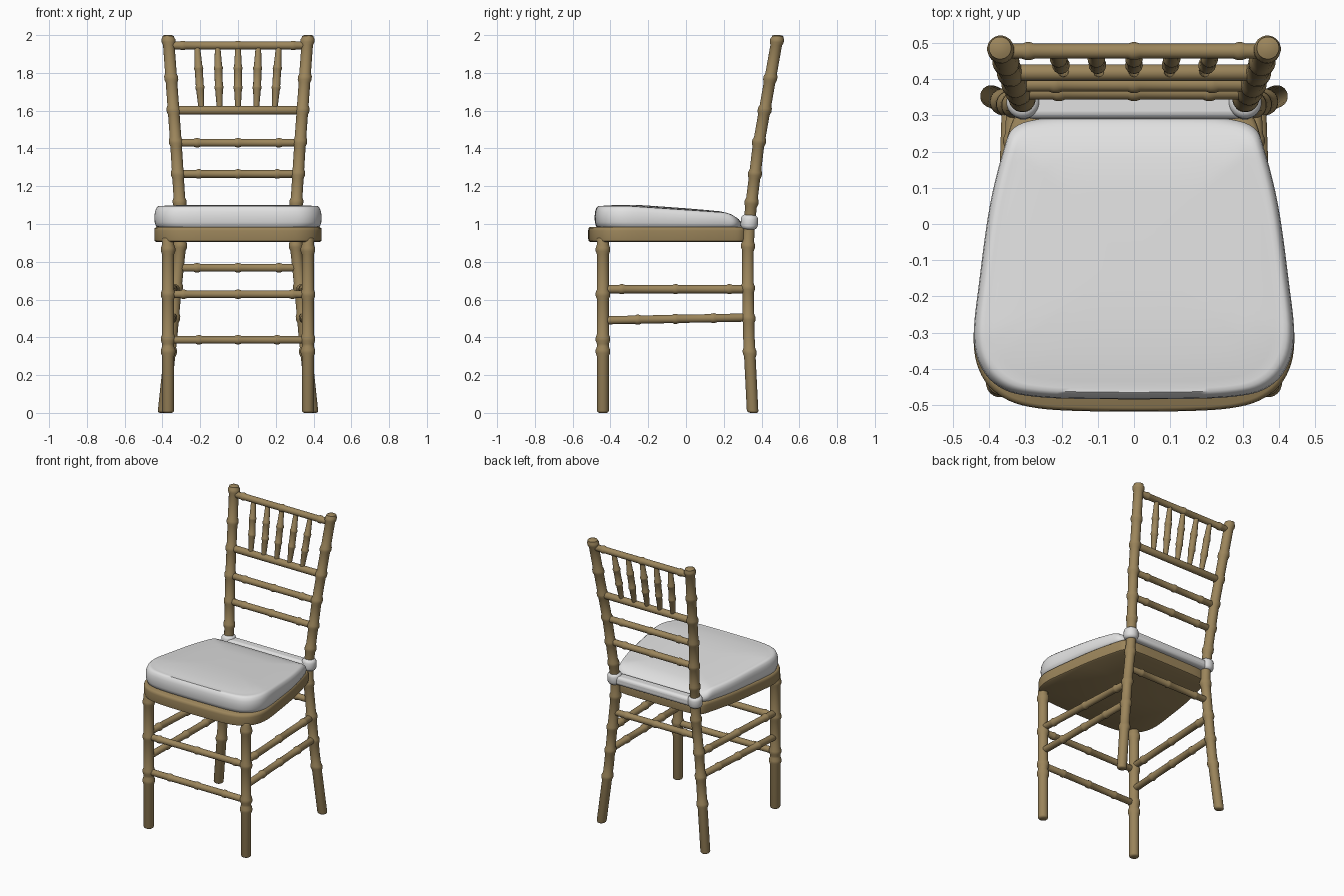
import bpy, bmesh, math
from mathutils import Vector

if "Cube" in bpy.data.objects:
    bpy.data.objects.remove(bpy.data.objects["Cube"], do_unlink=True)


def material(name, rgb):
    mat = bpy.data.materials.new(name)
    mat.use_nodes = True
    mat.diffuse_color = (*rgb, 1)
    mat.node_tree.nodes["Principled BSDF"].inputs["Base Color"].default_value = (*rgb, 1)
    return mat


WOOD = material("golden wood", (0.33, 0.235, 0.105))
FABRIC = material("white fabric", (0.75, 0.75, 0.75))


def loft(name, rings, mat, angle=50):
    """Skin a list of closed rings and cap both ends."""
    bm = bmesh.new()
    loops = [[bm.verts.new(p) for p in ring] for ring in rings]
    n = len(loops[0])
    for a, b in zip(loops, loops[1:]):
        for i in range(n):
            j = (i + 1) % n
            bm.faces.new((a[i], a[j], b[j], b[i]))
    bm.faces.new(loops[0])
    bm.faces.new(loops[-1])
    bmesh.ops.recalc_face_normals(bm, faces=bm.faces)
    mesh = bpy.data.meshes.new(name)
    bm.to_mesh(mesh)
    bm.free()
    mesh.materials.append(mat)
    obj = bpy.data.objects.new(name, mesh)
    bpy.context.collection.objects.link(obj)
    bpy.ops.object.select_all(action='DESELECT')
    obj.select_set(True)
    bpy.context.view_layer.objects.active = obj
    bpy.ops.object.shade_smooth_by_angle(angle=math.radians(angle))
    return obj


def rod(name, path, radius, nodes=(), mat=WOOD, bulge=1.2, swell=0, dome=0.012, sides=20):
    """Turned rod along a path, with bamboo rings at the given distances (0 to 1)."""
    path = [Vector(p) for p in path]
    cuts = [0]
    for a, b in zip(path, path[1:]):
        cuts.append(cuts[-1] + (b - a).length)
    length = cuts[-1]

    def at(s):
        for k in range(len(path) - 1):
            if s <= cuts[k + 1] or k == len(path) - 2:
                return path[k].lerp(path[k + 1], (s - cuts[k]) / (cuts[k + 1] - cuts[k]))

    # Profile as (distance, radius factor): domed ends, bends and rings
    profile = [(0, 0.65), (dome * 0.4, 0.9), (dome, 1)]
    profile += [(length - d, f) for d, f in profile]
    centres = [t * length for t in nodes]
    w = radius * 0.8
    for c in centres:
        profile += [(c - w, 1), (c - w * 0.35, bulge), (c + w * 0.35, bulge), (c + w, 1)]
    profile += [(s, 1) for s in cuts[1:-1] if all(abs(s - c) > w * 1.2 for c in centres)]
    profile.sort()
    axis = (path[-1] - path[0]).normalized()
    u = axis.orthogonal().normalized()
    v = axis.cross(u)
    rings = []
    for s, f in profile:
        r = radius * (f + swell * math.sin(math.pi * s / length))
        angles = [2 * math.pi * i / sides for i in range(sides)]
        rings.append([at(s) + r * (math.cos(a) * u + math.sin(a) * v) for a in angles])
    return loft(name, rings, mat)


def outline(half, steps=5):
    """Smooth closed outline from its right half, running front to back."""
    pts = [Vector(p) for p in half] + [Vector((-x, y)) for x, y in reversed(half)]
    n, out = len(pts), []
    for i in range(n):
        a, b, c, d = (pts[(i + k) % n] for k in (-1, 0, 1, 2))
        for s in range(steps):
            t = s / steps
            out.append(0.5 * (2 * b + (c - a) * t + (2 * a - 5 * b + 4 * c - d) * t ** 2
                              + (3 * b - a - 3 * c + d) * t ** 3))
    return out


def slab(name, half, levels, mat, height, centre=(0, -0.08)):
    """Stack of scaled outlines; height(z, y) shapes each level."""
    shape, c = outline(half), Vector(centre)
    rings = []
    for scale, z in levels:
        ring = [c + (p - c) * scale for p in shape]
        rings.append([(p.x, p.y, height(z, p.y)) for p in ring])
    return loft(name, rings, mat)


# Seat frame
seat_half = [(0.12, -0.517), (0.27, -0.508), (0.36, -0.48), (0.42, -0.42), (0.443, -0.32),
             (0.425, -0.15), (0.395, 0.05), (0.355, 0.22), (0.325, 0.3), (0.26, 0.325), (0.12, 0.33)]
slab("seat_frame", seat_half,
     [(0.975, 0.905), (0.995, 0.91), (1, 0.925), (1, 0.965), (0.995, 0.978), (0.975, 0.985)],
     WOOD, lambda z, y: z)

# Cushion, thicker at the front and rounded down at the back
cushion_half = [(0.12, -0.482), (0.27, -0.476), (0.36, -0.455), (0.418, -0.4), (0.441, -0.31),
                (0.425, -0.15), (0.397, 0.05), (0.36, 0.2), (0.33, 0.265), (0.25, 0.29), (0.12, 0.295)]


def cushion_height(z, y):
    lift = max(0, (z - 0.98) / 0.12)
    return z - lift * (0.035 * max(0, y + 0.3) / 0.5 + 4 * max(0, y - 0.19) ** 2)


slab("seat_cushion", cushion_half,
     [(0.96, 0.98), (0.985, 0.988), (1, 1.01), (1.003, 1.04), (0.997, 1.065), (0.98, 1.085),
      (0.955, 1.095), (0.93, 1.094), (0.88, 1.097), (0.7, 1.101), (0.45, 1.104), (0.2, 1.105)],
     FABRIC, cushion_height)

# Legs, back posts, cushion ties and side rails, mirrored left and right
for side, sx in (("left", 1), ("right", -1)):
    rod(f"{side}_front_leg", [(sx * 0.37, -0.44, 0), (sx * 0.37, -0.44, 0.93)],
        0.032, (0.35, 0.42, 0.675, 0.93))
    post = [(0.395, 0.353, 0), (0.352, 0.333, 0.4), (0.33, 0.328, 0.65), (0.306, 0.328, 0.88),
            (0.303, 0.335, 1.0), (0.308, 0.345, 1.1), (0.328, 0.384, 1.42), (0.37, 0.487, 2.0)]
    rod(f"{side}_back_post", [(sx * x, y, z) for x, y, z in post],
        0.031, (0.16, 0.25, 0.33, 0.44, 0.555, 0.63, 0.715, 0.8, 0.885, 0.985))
    rod(f"{side}_cushion_tie", [(sx * 0.305, 0.333, 0.972), (sx * 0.307, 0.338, 1.048)],
        0.046, mat=FABRIC, dome=0.02)
    rod(f"{side}_upper_side_rail", [(sx * 0.37, -0.44, 0.655), (sx * 0.33, 0.33, 0.655)],
        0.022, (0.13, 0.5, 0.87))
    rod(f"{side}_lower_side_rail", [(sx * 0.37, -0.44, 0.49), (sx * 0.343, 0.33, 0.505)],
        0.022, (0.24, 0.5, 0.76))

# Fabric band between the posts
bpy.ops.mesh.primitive_cube_add(size=1, location=(0, 0.328, 1.003))
band = bpy.context.object
band.name = "cushion_back_band"
band.scale = (0.6, 0.075, 0.06)
bpy.ops.object.transform_apply(location=False, rotation=False, scale=True)
band.data.materials.append(FABRIC)
bevel = band.modifiers.new("rounding", 'BEVEL')
bevel.width, bevel.segments = 0.02, 4
bpy.ops.object.shade_smooth_by_angle(angle=math.radians(50))

# Cross rails: name, half width, y, z, radius, ring positions
for name, x, y, z, r, nodes in (
        ("lower_front_rail", 0.37, -0.44, 0.387, 0.021, (0.22, 0.5, 0.78)),
        ("upper_front_rail", 0.37, -0.44, 0.628, 0.021, (0.11, 0.5, 0.89)),
        ("back_leg_rail", 0.31, 0.328, 0.768, 0.021, (0.15, 0.5, 0.85)),
        ("lower_back_rail", 0.315, 0.364, 1.265, 0.021, (0.17, 0.5, 0.83)),
        ("middle_back_rail", 0.328, 0.386, 1.43, 0.021, (0.17, 0.5, 0.83)),
        ("spindle_base_rail", 0.34, 0.418, 1.602, 0.023, ()),
        ("top_rail", 0.365, 0.477, 1.945, 0.021, (0.1, 0.5, 0.9))):
    rod(name, [(-x, y, z), (x, y, z)], r, nodes)

# Back spindles, fanning out slightly toward the top
for i in range(-2, 3):
    rod(f"back_spindle_{i + 3}", [(i * 0.097, 0.418, 1.602), (i * 0.108, 0.477, 1.945)],
        0.014, (0.35, 0.65), swell=0.55, bulge=1.25, sides=14)
